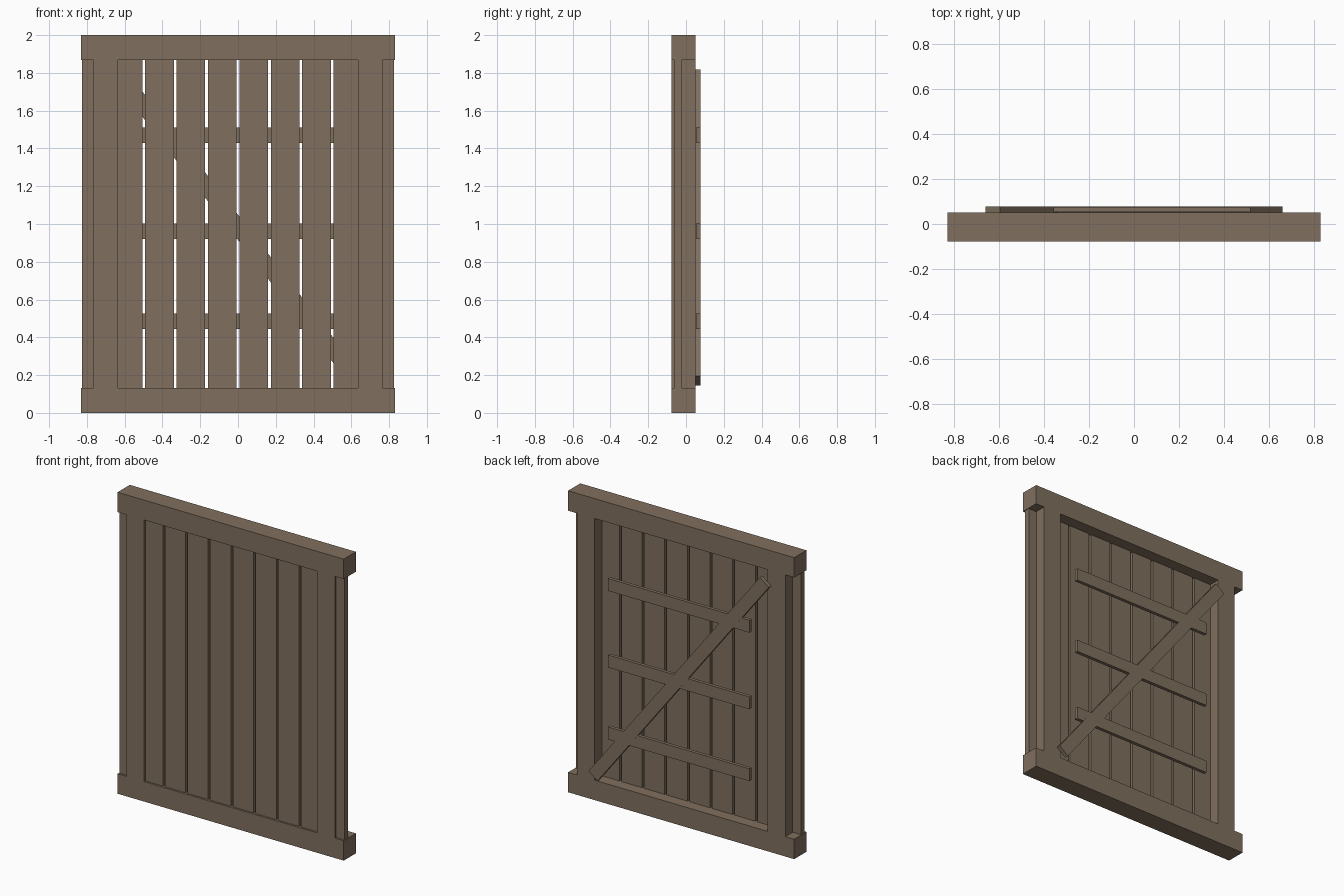
import bpy
import math
from mathutils import Matrix

if "Cube" in bpy.data.objects:
    bpy.data.objects.remove(bpy.data.objects["Cube"])

wood = bpy.data.materials.new("weathered_wood")
wood.diffuse_color = (0.216, 0.162, 0.112, 1.0)
wood.use_nodes = True
wood.node_tree.nodes["Principled BSDF"].inputs["Base Color"].default_value = wood.diffuse_color


def box(name, x, y, z, angle=0.0):
    """Box from (min, max) ranges, turned about its own centre in the gate plane."""
    bpy.ops.mesh.primitive_cube_add(size=1)
    ob = bpy.context.object
    ob.name = name
    size = [r[1] - r[0] for r in (x, y, z)]
    centre = [(r[0] + r[1]) / 2 for r in (x, y, z)]
    ob.data.transform(Matrix.Rotation(angle, 4, 'Y') @ Matrix.Diagonal((*size, 1)))
    ob.location = centre
    ob.data.materials.append(wood)
    return ob


FRAME_Y = (-0.077, 0.051)
SLAT_Y = (-0.064, -0.025)
BACK_Y = (0.051, 0.077)
RAIL = 0.132

# Top and bottom rails
box("bottom_rail", (-0.83, 0.83), FRAME_Y, (0, RAIL))
box("top_rail", (-0.83, 0.83), FRAME_Y, (2 - RAIL, 2))

# Side stiles
for side, s in (("left", -1), ("right", 1)):
    box(side + "_stile", sorted((s * 0.635, s * 0.765)), FRAME_Y, (RAIL, 2 - RAIL))

# Upright slats; the outermost pair shows beyond the stiles
for i in range(10):
    c = (i - 4.5) * 0.1664
    box(f"slat_{i + 1}", (c - 0.076, c + 0.076), SLAT_Y, (RAIL, 2 - RAIL))

# Cross battens behind the slats
for i, z in enumerate((0.485, 0.962, 1.47)):
    box(f"batten_{i + 1}", (-0.52, 0.52), (0.054, 0.0765), (z - 0.041, z + 0.041))

# Diagonal brace
box("diagonal_brace", (-1.026, 1.026), BACK_Y, (0.982 - 0.041, 0.982 + 0.041),
    math.radians(52.2))
